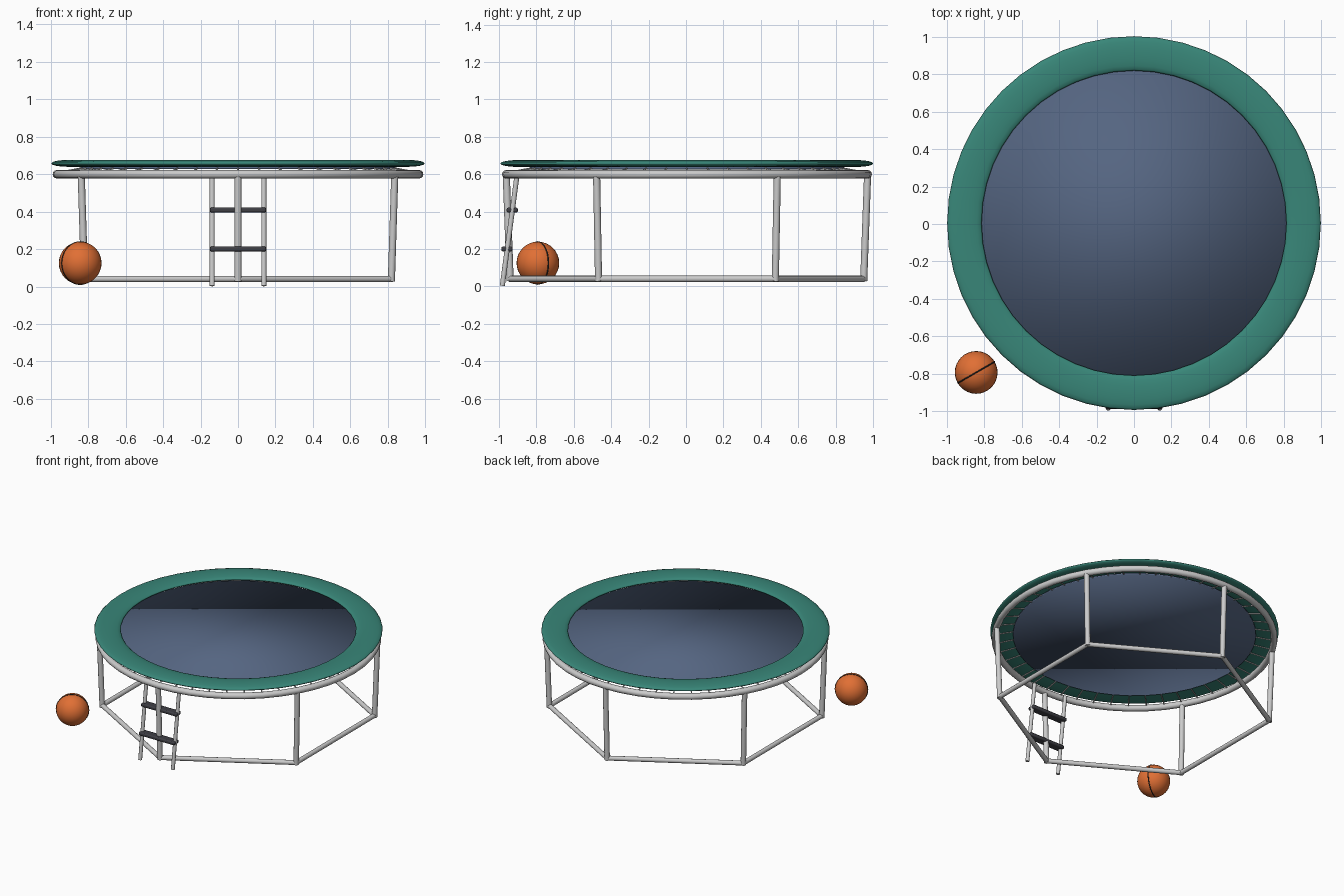
import bpy
from math import sin, cos, pi, radians
from mathutils import Vector

if "Cube" in bpy.data.objects:
    bpy.data.objects.remove(bpy.data.objects["Cube"])

CY = 0.005  # trampoline centre in y


def finish(ob, name, mat=None, angle=40):
    ob.name = name
    if mat:
        ob.data.materials.append(mat)
    if angle:
        bpy.ops.object.shade_smooth_by_angle(angle=radians(angle))
    else:
        bpy.ops.object.shade_smooth()
    return ob


def colour(name, rgb):
    m = bpy.data.materials.new(name)
    m.diffuse_color = (*rgb, 1)
    m.use_nodes = True
    m.node_tree.nodes["Principled BSDF"].inputs["Base Color"].default_value = m.diffuse_color
    return m


def tube(name, a, b, r, mat=None, sides=12):
    a, b = Vector(a), Vector(b)
    d = b - a
    bpy.ops.mesh.primitive_cylinder_add(vertices=sides, radius=r, depth=d.length, location=(a + b) / 2,
                                        rotation=d.to_track_quat('Z', 'Y').to_euler())
    return finish(bpy.context.object, name, mat)


def polar(r, ang, z):
    return (r * cos(ang), CY + r * sin(ang), z)


green = colour("pad_green", (0.04, 0.24, 0.19))
navy = colour("mat_navy", (0.09, 0.13, 0.22))
orange = colour("ball_orange", (0.75, 0.16, 0.035))
dark = colour("dark_rubber", (0.05, 0.05, 0.06))
black = colour("seam_black", (0.02, 0.02, 0.02))

# Safety pad: flattened ring
bpy.ops.mesh.primitive_torus_add(major_radius=0.905, minor_radius=0.092, major_segments=48,
                                 minor_segments=16, location=(0, CY, 0.657))
pad = bpy.context.object
pad.scale.z = 0.2
bpy.ops.object.transform_apply(location=False, rotation=False, scale=True)
finish(pad, "safety_pad", green, 0)

# Jumping mat
bpy.ops.mesh.primitive_cylinder_add(vertices=48, radius=0.84, depth=0.012, location=(0, CY, 0.632))
finish(bpy.context.object, "jumping_mat", navy, 0)

# Top rail
bpy.ops.mesh.primitive_torus_add(major_radius=0.966, minor_radius=0.023, major_segments=48,
                                 minor_segments=12, location=(0, CY, 0.599))
finish(bpy.context.object, "top_rail", None, 0)

# Springs between mat and rail
for i in range(48):
    a = 2 * pi * i / 48
    tube(f"spring_{i}", polar(0.83, a, 0.632), polar(0.96, a, 0.607), 0.005, None, 6)

# Six legs and the hexagonal base
for i in range(6):
    a, b = -pi / 2 + i * pi / 3, -pi / 2 + (i + 1) * pi / 3
    tube(f"leg_{i}", polar(0.945, a, 0.028), polar(0.966, a, 0.599), 0.019)
    tube(f"base_bar_{i}", polar(0.945, a, 0.04), polar(0.945, b, 0.04), 0.017)

# Ladder rails and treads
for s, side in ((-1, "left"), (1, "right")):
    tube(f"ladder_rail_{side}", (s * 0.138, -0.982, 0.003), (s * 0.138, -0.904, 0.59), 0.0135)
for i, (y, z) in enumerate(((-0.957, 0.2), (-0.929, 0.408))):
    bpy.ops.mesh.primitive_cube_add(size=1, location=(0, y, z))
    ob = bpy.context.object
    ob.scale = (0.3, 0.06, 0.026)
    bpy.ops.object.transform_apply(location=False, rotation=False, scale=True)
    bev = ob.modifiers.new("bevel", 'BEVEL')
    bev.width, bev.segments = 0.008, 2
    finish(ob, f"ladder_tread_{i}", dark)

# Ball with one seam
ball_at = (-0.842, -0.792, 0.125)
bpy.ops.mesh.primitive_uv_sphere_add(segments=32, ring_count=16, radius=0.114, location=ball_at)
finish(bpy.context.object, "ball", orange, 0)
bpy.ops.mesh.primitive_torus_add(major_radius=0.1125, minor_radius=0.004, major_segments=48,
                                 minor_segments=8, location=ball_at, rotation=(pi / 2, 0, radians(30)))
finish(bpy.context.object, "ball_seam", black, 0)
